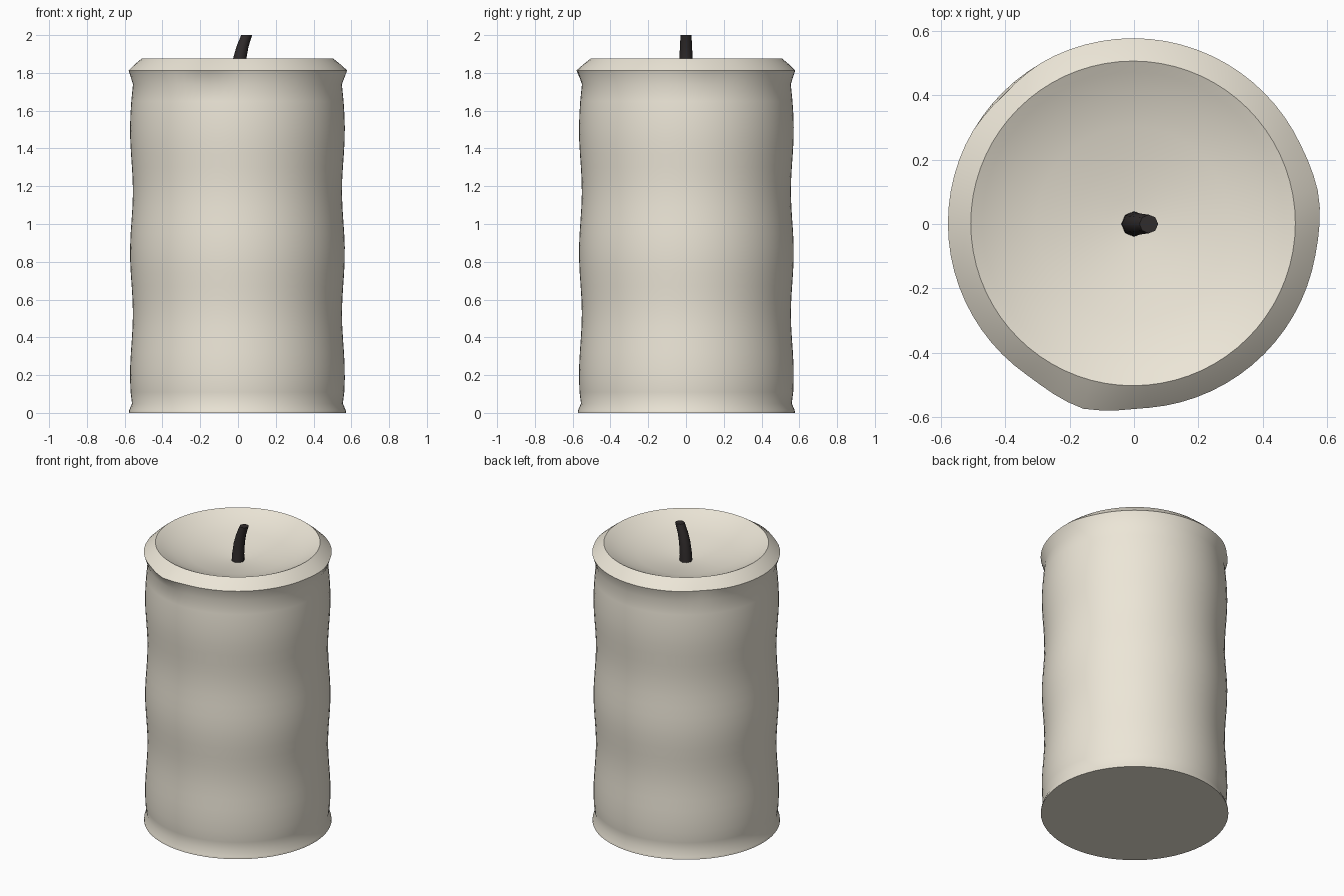
import bpy, bmesh
from math import sin, cos, pi, radians

if "Cube" in bpy.data.objects:
    bpy.data.objects.remove(bpy.data.objects["Cube"])

def material(name, color):
    m = bpy.data.materials.new(name)
    m.diffuse_color = color
    m.use_nodes = True
    m.node_tree.nodes["Principled BSDF"].inputs["Base Color"].default_value = m.diffuse_color
    return m

def loft(name, rings, mat, angle):
    """Skin a list of vertex rings and cap both ends."""
    bm = bmesh.new()
    rows = [[bm.verts.new(p) for p in ring] for ring in rings]
    n = len(rows[0])
    for a, b in zip(rows, rows[1:]):
        for i in range(n):
            j = (i + 1) % n
            bm.faces.new((a[i], a[j], b[j], b[i]))
    bm.faces.new(rows[0][::-1])
    bm.faces.new(rows[-1])
    bmesh.ops.recalc_face_normals(bm, faces=bm.faces)
    me = bpy.data.meshes.new(name)
    bm.to_mesh(me)
    bm.free()
    ob = bpy.data.objects.new(name, me)
    bpy.context.collection.objects.link(ob)
    me.materials.append(mat)
    bpy.ops.object.select_all(action='DESELECT')
    ob.select_set(True)
    bpy.context.view_layer.objects.active = ob
    bpy.ops.object.shade_smooth_by_angle(angle=radians(angle))
    return ob

wax = material("wax", (0.84, 0.79, 0.68, 1))
soot = material("charred_wick", (0.03, 0.025, 0.025, 1))

# Wax body: flared foot, gently rippled wall, melted lip and dished top
profile = [(0.575, 0), (0.573, 0.015), (0.558, 0.05)]
for k in range(23):
    z = 0.11 + k * 0.07
    profile.append((0.561 + 0.0075 * cos(2 * pi * (z - 0.2) / 0.65), z))
profile += [(0.553, 1.74), (0.576, 1.813), (0.54, 1.848), (0.505, 1.877),
            (0.47, 1.86), (0.40, 1.828), (0.30, 1.80), (0.18, 1.775),
            (0.08, 1.76), (0.01, 1.755)]

# Small drips bulging out of the lip: angle, half width, amount
drips = [(-105.5, 17, 0.022), (8, 16, 0.009), (135, 16, -0.009)]

def lip_bulge(deg, z, r):
    if r < 0.5:
        return 0
    level = max(0, 1 - abs(z - 1.813) / 0.065)
    return level * sum(amt * max(0, 1 - abs((deg - a + 180) % 360 - 180) / w)
                       for a, w, amt in drips)

SEG = 72
rings = []
for r, z in profile:
    ring = []
    for i in range(SEG):
        d = 360 * i / SEG
        rr = r + lip_bulge(d, z, r)
        ring.append((rr * cos(radians(d)) - 0.003, rr * sin(radians(d)) + 0.002, z))
    rings.append(ring)
loft("wax_body", rings, wax, 50)

# Leaning, tapered eight-sided wick
path = [(0, 1.74, 0.04), (0.001, 1.80, 0.038), (0.010, 1.88, 0.035),
        (0.024, 1.94, 0.032), (0.046, 2.0, 0.029)]
loft("wick", [[(x + r * cos(i * pi / 4), r * sin(i * pi / 4), z) for i in range(8)]
              for x, z, r in path], soot, 50)
